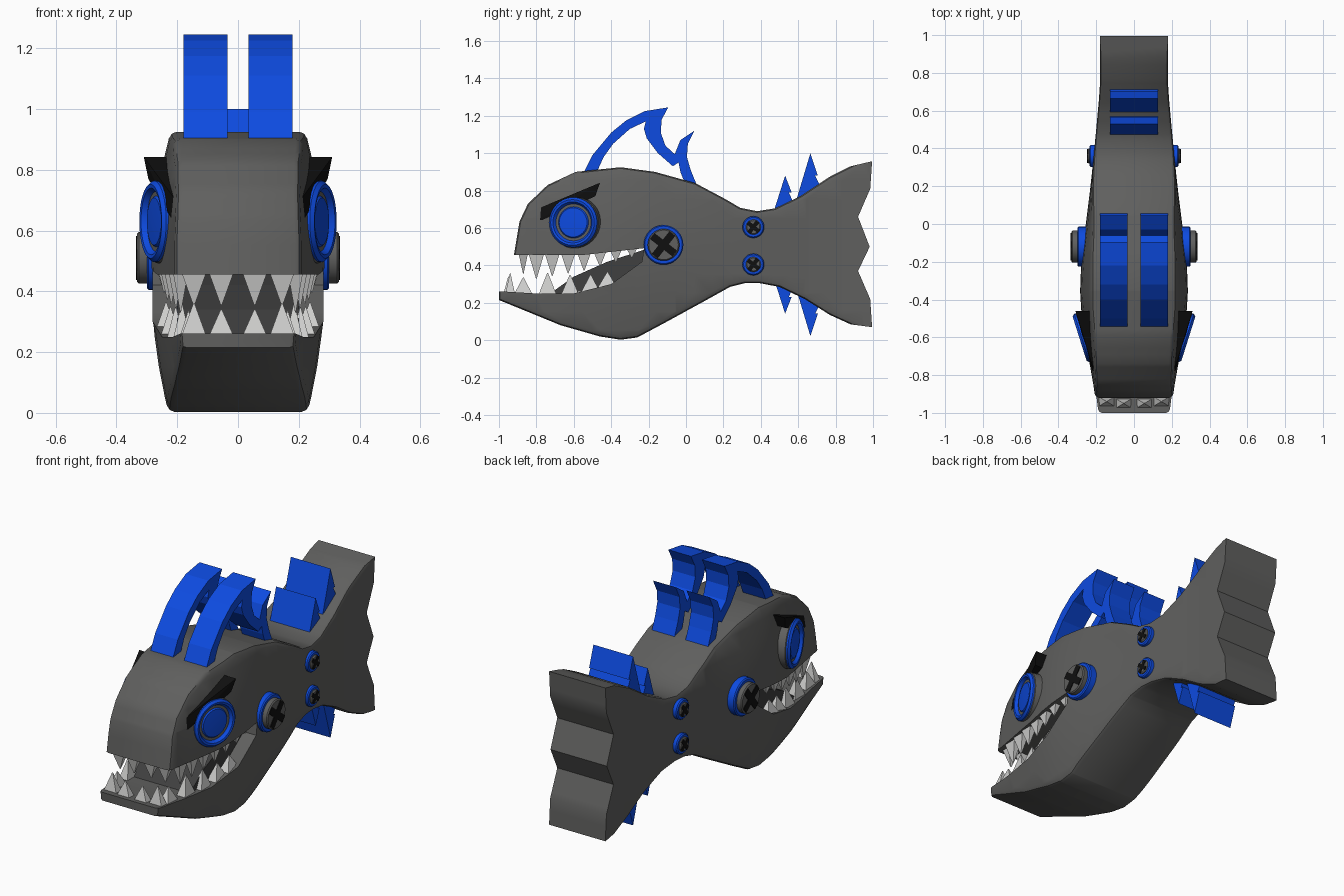
import bpy, bmesh, math
from mathutils import Vector, Matrix

if "Cube" in bpy.data.objects:
    bpy.data.objects.remove(bpy.data.objects["Cube"], do_unlink=True)


def material(name, r, g, b):
    m = bpy.data.materials.new(name)
    m.use_nodes = True
    m.diffuse_color = (r, g, b, 1)
    m.node_tree.nodes["Principled BSDF"].inputs["Base Color"].default_value = (r, g, b, 1)
    return m


grey = material("steel grey", .115, .115, .112)
shade = material("dark mouth grey", .05, .05, .05)
blue = material("bright blue", .004, .07, .75)
black = material("black", .005, .005, .005)
ivory = material("tooth white", .62, .62, .61)


def finish(name, bm, mat, smooth=False):
    bmesh.ops.recalc_face_normals(bm, faces=bm.faces)
    me = bpy.data.meshes.new(name)
    bm.to_mesh(me)
    bm.free()
    me.materials.append(mat)
    ob = bpy.data.objects.new(name, me)
    bpy.context.collection.objects.link(ob)
    if smooth:
        bpy.ops.object.select_all(action='DESELECT')
        ob.select_set(True)
        bpy.context.view_layer.objects.active = ob
        bpy.ops.object.shade_smooth_by_angle(angle=math.radians(35))
    return ob


def prism_mesh(points, x0, x1):
    """Side profile (y, z) extruded across x."""
    bm = bmesh.new()
    face = bm.faces.new([bm.verts.new((x0, y, z)) for y, z in points])
    ext = bmesh.ops.extrude_face_region(bm, geom=[face])
    verts = [g for g in ext["geom"] if isinstance(g, bmesh.types.BMVert)]
    bmesh.ops.translate(bm, vec=(x1 - x0, 0, 0), verts=verts)
    return bm


def prism(name, points, x0, x1, mat):
    return finish(name, prism_mesh(points, x0, x1), mat)


def lathe(name, profile, center, axis, mat):
    """Profile (radius, height) turned about an axis through center."""
    bm = bmesh.new()
    vs = [bm.verts.new((r, 0, h)) for r, h in profile]
    es = [bm.edges.new(p) for p in zip(vs, vs[1:])]
    bmesh.ops.spin(bm, geom=vs + es, cent=(0, 0, 0), axis=(0, 0, 1),
                   angle=math.tau, steps=32)
    bmesh.ops.remove_doubles(bm, verts=bm.verts, dist=.0005)
    rot = Vector(axis).to_track_quat('Z', 'Y').to_matrix().to_4x4()
    bm.transform(Matrix.Translation(center) @ rot)
    return finish(name, bm, mat, True)


def disc(name, r, depth, center, axis, mat):
    b = min(.006, depth / 3)
    return lathe(name, [(0, 0), (r, 0), (r, depth - b), (r - b, depth), (0, depth)],
                 center, axis, mat)


WIDTHS = [(-1, .195), (-.85, .215), (-.6, .26), (-.4, .287), (-.2, .28), (0, .255),
          (.2, .23), (.5, .2), (.72, .18), (1.1, .18)]


def half_width(y, z):
    w = WIDTHS[0][1]
    for (a, wa), (b, wb) in zip(WIDTHS, WIDTHS[1:]):
        if a <= y <= b:
            w = wa + (wb - wa) * (y - a) / (b - a)
    k = .2 * min(1, max(0, 1 - y / .4))
    return w * (1 - k * ((z - .45) / .45) ** 2)


# Body: one fish outline with open mouth and notched tail
top = [(-.92, .455), (-.89, .635), (-.845, .73), (-.74, .83), (-.59, .9), (-.35, .925),
       (-.165, .9), (.05, .84), (.21, .755), (.29, .708), (.38, .69), (.475, .705),
       (.61, .77), (.77, .875), (.88, .93)]
tail = [(.995, .957), (.985, .81), (.92, .66), (.982, .5), (.92, .37), (.985, .22), (.995, .07)]
bottom = [(.88, .085), (.77, .135), (.635, .22), (.5, .285), (.395, .305), (.315, .305),
          (.235, .285), (.1, .21), (-.11, .095), (-.26, .015), (-.35, .003), (-.46, .02),
          (-.67, .08), (-1, .215)]
mouth = [(-1, .262), (-.8, .25), (-.6, .25), (-.4, .3), (-.235, .42), (-.225, .492), (-.55, .456)]

bm = prism_mesh(top + tail + bottom + mouth, -.25, .25)
rim = []
for e in bm.edges:
    a, b = e.verts
    y, z = (a.co.y + b.co.y) / 2, (a.co.z + b.co.z) / 2
    in_mouth = y < -.2 and .245 < z < .5
    if a.co.x * b.co.x > 0 and y < .9 and not in_mouth:
        rim.append(e)
bmesh.ops.bevel(bm, geom=rim, offset=.022, segments=2, profile=.5, affect='EDGES')
for axis, start, count in ((1, -.957, 20), (2, .053, 10)):
    for i in range(count):
        co, no = Vector(), Vector()
        co[axis], no[axis] = start + i * .1, 1
        bmesh.ops.bisect_plane(bm, geom=bm.verts[:] + bm.edges[:] + bm.faces[:],
                               plane_co=co, plane_no=no)
for v in bm.verts:
    v.co.x *= half_width(v.co.y, v.co.z) / .25
finish("body", bm, grey, True)

# Raised floor at the back of the mouth
prism("mouth_floor", [(-.74, .24), (-.6, .34), (-.42, .42), (-.22, .485), (-.22, .4), (-.4, .28)],
      -.2, .2, shade)


# Teeth: flattened four-sided spikes, mirrored
def tooth(name, x, y, z, height, width, along_side):
    for s, side in ((1, "left"), (-1, "right")):
        bm = bmesh.new()
        bmesh.ops.create_cone(bm, cap_ends=True, segments=4, radius1=width * .7, radius2=.003,
                              depth=abs(height),
                              matrix=Matrix.Rotation(math.pi / 4, 4, 'Z'))
        thin = (.6, 1, 1) if along_side else (1, .6, 1)
        bmesh.ops.scale(bm, vec=thin, verts=bm.verts)
        if height < 0:
            bmesh.ops.rotate(bm, cent=(0, 0, 0), verts=bm.verts,
                             matrix=Matrix.Rotation(math.pi, 3, 'X'))
        bmesh.ops.translate(bm, vec=(s * x, y, z + height / 2), verts=bm.verts)
        finish(f"{side}_{name}", bm, ivory)


for i, x in enumerate((.055, .145)):
    tooth(f"upper_front_tooth_{i}", x, -.87, .465, -.11, .085, False)
    tooth(f"lower_front_tooth_{i}", x, -.95 + i * .01, .25, .09 + i * .02, .085, False)
for i in range(7):
    y = -.8 + i * .085
    z = .465 + max(0, y + .55) * .11
    tooth(f"upper_side_tooth_{i}", half_width(y, z) - .035, y, z, -.135 + i * .014,
          .085 - i * .004, True)
for i, (y, z, h) in enumerate(((-.87, .245, .09), (-.74, .24, .12), (-.62, .24, .11),
                               (-.51, .26, .09), (-.42, .285, .08))):
    tooth(f"lower_side_tooth_{i}", half_width(y, z) - .04, y, z, h, .1, True)


def cross(name, y, z, arm, t, x0, x1):
    pts = []
    for k in range(4):
        a = math.radians(52 + 90 * k)
        for u, v in ((arm, -t), (arm, t), (t, t)):
            pts.append((y + u * math.cos(a) - v * math.sin(a),
                        z + u * math.sin(a) + v * math.cos(a)))
    prism(name, pts, x0, x1, black)


for s, side in ((1, "left"), (-1, "right")):
    # Eye: grey socket with a dished blue disc, turned slightly forward
    axis = Vector((s * .95, -.3, 0)).normalized()
    c = Vector((s * .265, -.6, .63))
    disc(f"{side}_eye_socket", .138, .11, c - axis * .105, axis, grey)
    lathe(f"{side}_eye", [(0, -.02), (.134, -.02), (.134, .012), (.122, .024), (.11, .022),
                          (.098, .004), (.085, .004), (.078, .012), (0, .016)], c, axis, blue)

    # Brow: black wedge flaring outwards to the back
    bm = bmesh.new()
    for y, z, xs in ((-.83, .615, (.17, .205)), (-.80, .70, (.17, .205)),
                     (-.46, .842, (.21, .31)), (-.485, .77, (.21, .295))):
        for x in xs:
            bm.verts.new((s * x, y, z))
    bmesh.ops.convex_hull(bm, input=bm.verts)
    finish(f"{side}_brow", bm, black)

    # Jaw pivot and tail bolts, with cross-shaped slots
    out = (s, 0, 0)
    disc(f"{side}_pivot_ring", .106, .1, (s * .2, -.12, .51), out, blue)
    disc(f"{side}_pivot_cap", .085, .035, (s * .297, -.12, .51), out, grey)
    cross(f"{side}_pivot_slot", -.12, .51, .076, .02, s * .33, s * .336)
    for name, z in (("upper", .605), ("lower", .405)):
        disc(f"{side}_{name}_bolt_ring", .058, .06, (s * .175, .36, z), out, blue)
        disc(f"{side}_{name}_bolt_cap", .04, .02, (s * .225, .36, z), out, grey)
        cross(f"{side}_{name}_bolt_slot", .36, z, .037, .011, s * .243, s * .248)

    # Back fin: arched strip with two hooked tips
    prism(f"{side}_back_fin",
          [(-.56, .87), (-.5, .99), (-.4, 1.11), (-.32, 1.175), (-.22, 1.225), (-.095, 1.245),
           (-.13, 1.18), (-.135, 1.11), (-.11, 1.04), (-.06, .995), (-.03, 1.07), (.045, 1.12),
           (.01, 1.05), (.005, .98), (.025, .91), (.07, .8), (.01, .8), (-.03, .9), (-.04, .95),
           (-.07, .93), (-.15, 1.0), (-.21, 1.08), (-.225, 1.13), (-.215, 1.17), (-.3, 1.13),
           (-.39, 1.05), (-.44, .98), (-.49, .87)], s * .035, s * .18, blue)

# Tail fins: barbed blades above, mirrored below
blades = {"front": [(.46, .66), (.53, .88), (.565, .79), (.55, .79), (.59, .7), (.59, .66)],
          "rear": [(.575, .7), (.665, 1.0), (.705, .88), (.69, .88), (.73, .8), (.73, .7)]}
for name, pts in blades.items():
    prism(f"upper_{name}_tail_blade", pts, -.127, .127, blue)
    prism(f"lower_{name}_tail_blade", [(y, 1.022 - z) for y, z in pts], -.127, .127, blue)
